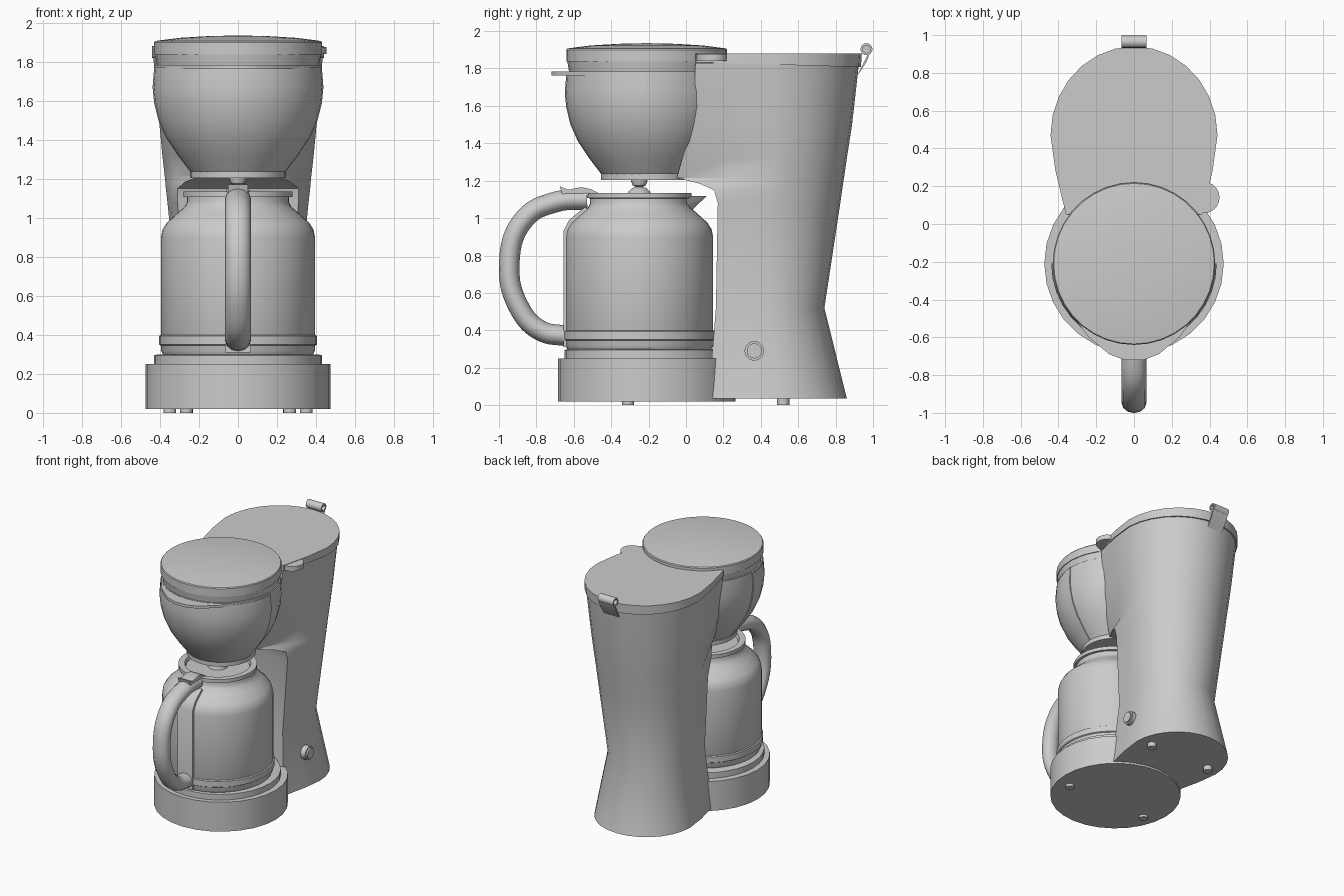
import bpy, bmesh
from math import sin, cos, pi, radians

if "Cube" in bpy.data.objects:
    bpy.data.objects.remove(bpy.data.objects["Cube"])


def finish(name, bm):
    bmesh.ops.recalc_face_normals(bm, faces=bm.faces[:])
    me = bpy.data.meshes.new(name)
    bm.to_mesh(me)
    bm.free()
    ob = bpy.data.objects.new(name, me)
    bpy.context.collection.objects.link(ob)
    return ob


def loft(name, rings):
    """Skin a stack of closed rings and cap both ends."""
    bm = bmesh.new()
    vs = [[bm.verts.new(p) for p in ring] for ring in rings]
    n = len(vs[0])
    for a, b in zip(vs, vs[1:]):
        for i in range(n):
            j = (i + 1) % n
            bm.faces.new((a[i], a[j], b[j], b[i]))
    bm.faces.new(vs[0])
    bm.faces.new(vs[-1])
    return finish(name, bm)


def lathe(name, profile, cx=0, cy=0, n=32, start=0, sweep=2 * pi):
    """Revolve (radius, z) points about a vertical axis; a part sweep gives a half body."""
    full = sweep > 6.2
    angs = [start + sweep * i / n for i in range(n if full else n + 1)]
    return loft(name, [[(cx + r * cos(a), cy + r * sin(a), z) for a in angs] for r, z in profile])


def prism_x(name, yz, half):
    return loft(name, [[(x, y, z) for y, z in yz] for x in (-half, half)])


def rod_x(name, x0, x1, y, z, r, n=20):
    return loft(name, [[(x, y + r * cos(2 * pi * i / n), z + r * sin(2 * pi * i / n))
                        for i in range(n)] for x in (x0, x1)])


def hull(name, pts):
    bm = bmesh.new()
    for p in pts:
        bm.verts.new(p)
    bmesh.ops.convex_hull(bm, input=bm.verts[:])
    return finish(name, bm)


def section(z, yf, wf, cy, w, yb, dish=0.02, tilt=0.0, n=14):
    """Tower outline: slightly dished front, flared sides, rounded back."""
    half = [(wf, yf), (wf + (w - wf) * 0.68, yf + (cy - yf) * 0.55)]
    half += [(w * cos(a), cy + (yb - cy) * sin(a)) for a in (pi * i / n for i in range(n + 1))]
    half += [(-half[1][0], half[1][1]), (-wf, yf), (-wf / 2, yf + dish * .75), (0, yf + dish), (wf / 2, yf + dish * .75)]
    return [(x, y, z - tilt * y) for x, y in half]


# Base and warming plate
B = -0.21
lathe("base", [(0.475, 0.02), (0.475, 0.25)], cy=B, n=28)
lathe("warming_plate", [(0.43, 0.24), (0.43, 0.295), (0.41, 0.30)], cy=-0.22)

# Water tower: flared foot, waist, widening tank, overhang towards the basket
loft("water_tower", [section(*s) for s in (
    (0.035, 0.12, 0.31, 0.48, 0.375, 0.86),
    (0.52, 0.16, 0.275, 0.44, 0.305, 0.74),
    (1.08, 0.17, 0.31, 0.45, 0.362, 0.825),
    (1.15, 0.15, 0.31, 0.45, 0.37, 0.835),
    (1.185, 0.07, 0.27, 0.45, 0.373, 0.84),
    (1.215, -0.05, 0.19, 0.45, 0.376, 0.845),
    (1.32, -0.02, 0.24, 0.455, 0.388, 0.86),
    (1.5, 0.04, 0.31, 0.46, 0.405, 0.888),
    (1.83, 0.05, 0.355, 0.47, 0.435, 0.925))])
top = section(1.88, 0.05, 0.36, 0.47, 0.442, 0.94)
loft("tank_lid", [section(1.835, 0.05, 0.36, 0.47, 0.442, 0.935, tilt=0.03), top])
lathe("lid_pivot", [(0.083, 1.84), (0.083, 1.877)], 0.37, 0.14, 20)

# Brew housing, removable front basket and its grip flange
funnel = [(0.235, 1.235), (0.30, 1.32), (0.36, 1.41), (0.40, 1.50), (0.422, 1.59), (0.43, 1.67), (0.425, 1.785)]
lathe("brew_housing", funnel, cy=B, n=36)
lathe("basket_rim", [(0.245, 1.205), (0.245, 1.238)], cy=B)
lathe("basket_front", [(r + 0.008, z) for r, z in funnel[:-1]] + [(0.43, 1.77)], cy=B, n=18, start=pi, sweep=pi)
edge = [(0.43, B), (0.40, -0.35), (0.35, -0.45), (0.24, -0.60), (0.13, -0.69), (0.05, -0.72)]
edge += [(-x, y) for x, y in reversed(edge)]
loft("basket_grip", [[(x, y, z) for x, y in edge] for z in (1.763, 1.783)])
lathe("drip_valve", [(0.012, 1.163), (0.035, 1.175), (0.045, 1.2), (0.045, 1.22)], cy=-0.25, n=16)

# Brew lid with collar and shallow dome
lathe("lid_collar", [(0.415, 1.78), (0.425, 1.84)], cy=B)
lathe("brew_lid", [(0.43, 1.838), (0.43, 1.90), (0.425, 1.907), (0.30, 1.923), (0.15, 1.932), (0.02, 1.935)], cy=B, n=36)

# Carafe
C = -0.25
lathe("carafe", [(0.385, 0.30), (0.395, 0.32), (0.395, 0.90), (0.387, 0.94), (0.365, 0.975), (0.31, 1.025),
                 (0.275, 1.055), (0.262, 1.08), (0.262, 1.11)], cy=C, n=40)
lathe("carafe_band", [(0.396, 0.345), (0.404, 0.35), (0.404, 0.395), (0.396, 0.40)], cy=C, n=40)
lathe("carafe_lid", [(0.25, 1.105), (0.28, 1.107), (0.28, 1.135), (0.235, 1.135), (0.225, 1.108), (0.07, 1.108),
                     (0.06, 1.14), (0.035, 1.162), (0.01, 1.168)], cy=C)
hull("spout", [(s * x, y, z) for s in (-1, 1) for x, y, z in
               ((0.10, -0.04, 1.118), (0.015, 0.11, 1.118), (0.015, 0.10, 1.108),
                (0.012, 0.055, 1.075), (0.07, -0.03, 1.05), (0.01, 0.035, 1.045))])
prism_x("handle_strap", [(-0.655, 0.31), (-0.655, 0.93), (-0.625, 0.99), (-0.54, 1.06), (-0.51, 1.03), (-0.60, 0.93), (-0.60, 0.31)], 0.065)

# Carafe handle: swept tube
cu = bpy.data.curves.new("carafe_handle", "CURVE")
cu.dimensions = "3D"
cu.bevel_depth = 0.055
cu.bevel_resolution = 4
cu.resolution_u = 8
cu.use_fill_caps = True
sp = cu.splines.new("BEZIER")
path = [(-0.53, 1.10), (-0.69, 1.088), (-0.86, 1.00), (-0.945, 0.76), (-0.88, 0.50), (-0.77, 0.395), (-0.64, 0.37)]
sp.bezier_points.add(len(path) - 1)
for bp, (y, z) in zip(sp.bezier_points, path):
    bp.co = (0, y, z)
    bp.handle_left_type = bp.handle_right_type = "AUTO"
handle = bpy.data.objects.new("carafe_handle", cu)
handle.scale.x = 1.2
bpy.context.collection.objects.link(handle)
prism_x("thumb_lever", [(-0.675, 1.17), (-0.63, 1.152), (-0.56, 1.166), (-0.51, 1.155),
                        (-0.47, 1.135), (-0.47, 1.11), (-0.66, 1.12)], 0.05)

# Power button
rod_x("button_ring", 0.29, 0.362, 0.365, 0.29, 0.052)
rod_x("button", 0.29, 0.374, 0.365, 0.29, 0.04)

# Rear clip: hollow roll and a slanted tab
n = 16
roll = [[(x, 0.965 + r * cos(2 * pi * i / n), 1.903 + r * sin(2 * pi * i / n)) for i in range(n)]
        for x, r in ((0, 0.02), (-0.067, 0.02), (-0.067, 0.032), (0.067, 0.032), (0.067, 0.02), (0.001, 0.02))]
loft("clip_roll", roll)
prism_x("clip_tab", [(0.985, 1.885), (0.972, 1.875), (0.915, 1.76), (0.925, 1.775), (0.965, 1.835)], 0.067)

# Feet
for x, y in ((0.35, -0.31), (0.265, 0.52)):
    for s in (-1, 1):
        lathe("foot", [(0.033, 0.0), (0.033, 0.05)], s * x, y, 16)

# Smooth shading with sharp edges kept
bpy.ops.object.select_all(action="DESELECT")
for ob in bpy.data.objects:
    if ob.type == "MESH":
        ob.select_set(True)
        bpy.context.view_layer.objects.active = ob
bpy.ops.object.shade_smooth_by_angle(angle=radians(30))
